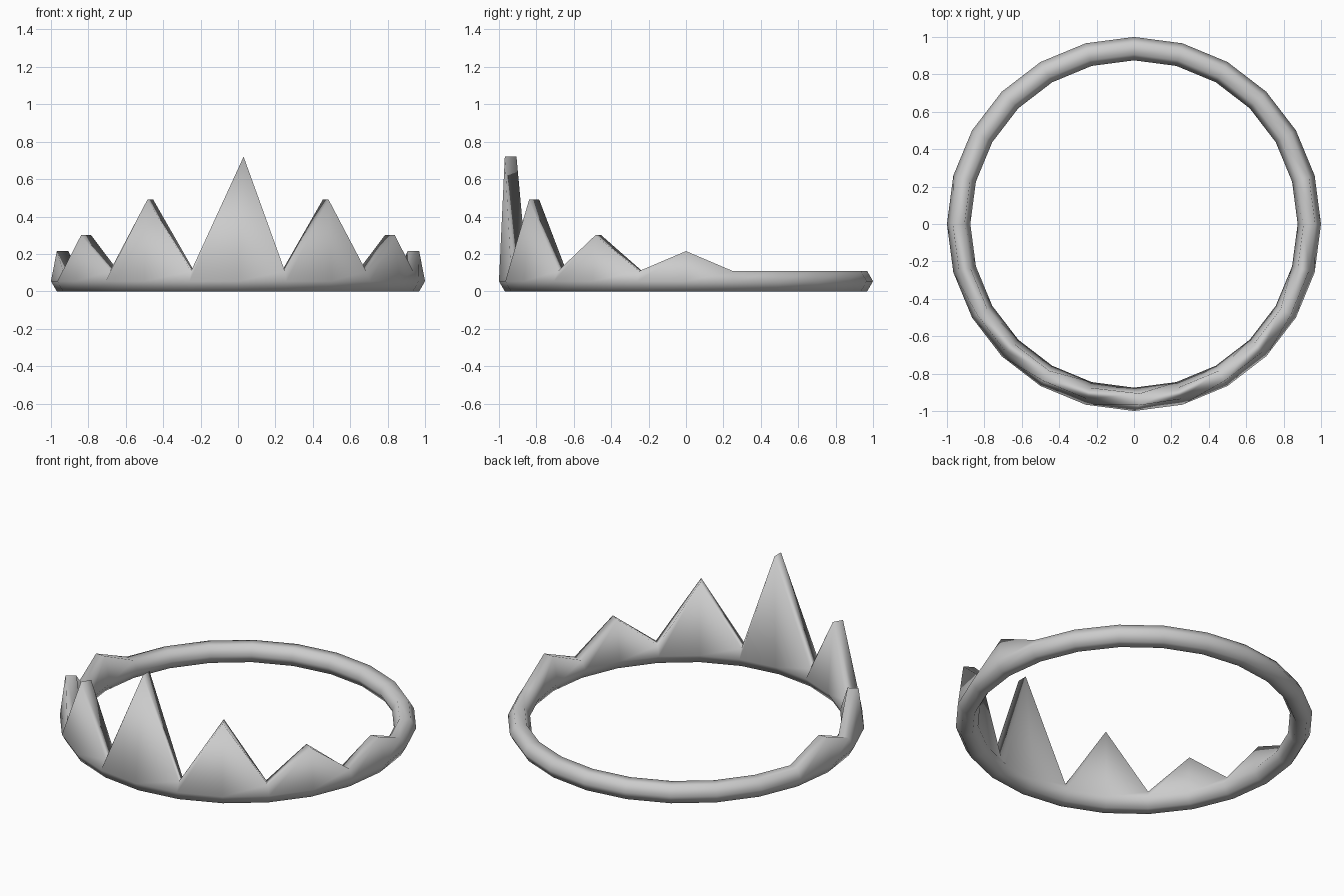
import bpy, bmesh
from math import radians, sin, cos

old = bpy.data.objects.get("Cube")
if old:
    bpy.data.objects.remove(old)

SEGMENTS, SIDES = 24, 6
RING_RADIUS, TUBE_RADIUS = 0.9375, 0.0625
BASE = TUBE_RADIUS * sin(radians(60))
# Peak heights, stepping 30 degrees away from the front on both sides
PEAKS = {0: 0.72, 2: 0.49, 4: 0.30, 6: 0.215}

# Plain metal colour
metal = bpy.data.materials.new("grey_metal")
colour = (0.6, 0.6, 0.6, 1)
metal.use_nodes = True
metal.diffuse_color = colour
metal.node_tree.nodes["Principled BSDF"].inputs["Base Color"].default_value = colour

# Hexagonal band, with the top pair of points raised at every peak
bm = bmesh.new()
rings = []
for i in range(SEGMENTS):
    a = radians(i * 360 / SEGMENTS)
    peak = PEAKS.get(min(i, SEGMENTS - i))
    ring = []
    for j in range(SIDES):
        t = radians(j * 360 / SIDES)
        r = RING_RADIUS + TUBE_RADIUS * cos(t)
        x, y, z = r * sin(a), -r * cos(a), BASE + TUBE_RADIUS * sin(t)
        if j in (1, 2) and peak:
            z = peak
            if i == 0:
                x += 0.03  # the tall front peak leans slightly
        ring.append(bm.verts.new((x, y, z)))
    rings.append(ring)

for i in range(SEGMENTS):
    a, b = rings[i], rings[(i + 1) % SEGMENTS]
    for j in range(SIDES):
        k = (j + 1) % SIDES
        bm.faces.new((a[j], b[j], b[k], a[k]))
bmesh.ops.recalc_face_normals(bm, faces=bm.faces)
for f in bm.faces:
    f.smooth = True

mesh = bpy.data.meshes.new("tiara_band")
bm.to_mesh(mesh)
bm.free()
mesh.materials.append(metal)
tiara = bpy.data.objects.new("tiara_band", mesh)
bpy.context.collection.objects.link(tiara)
